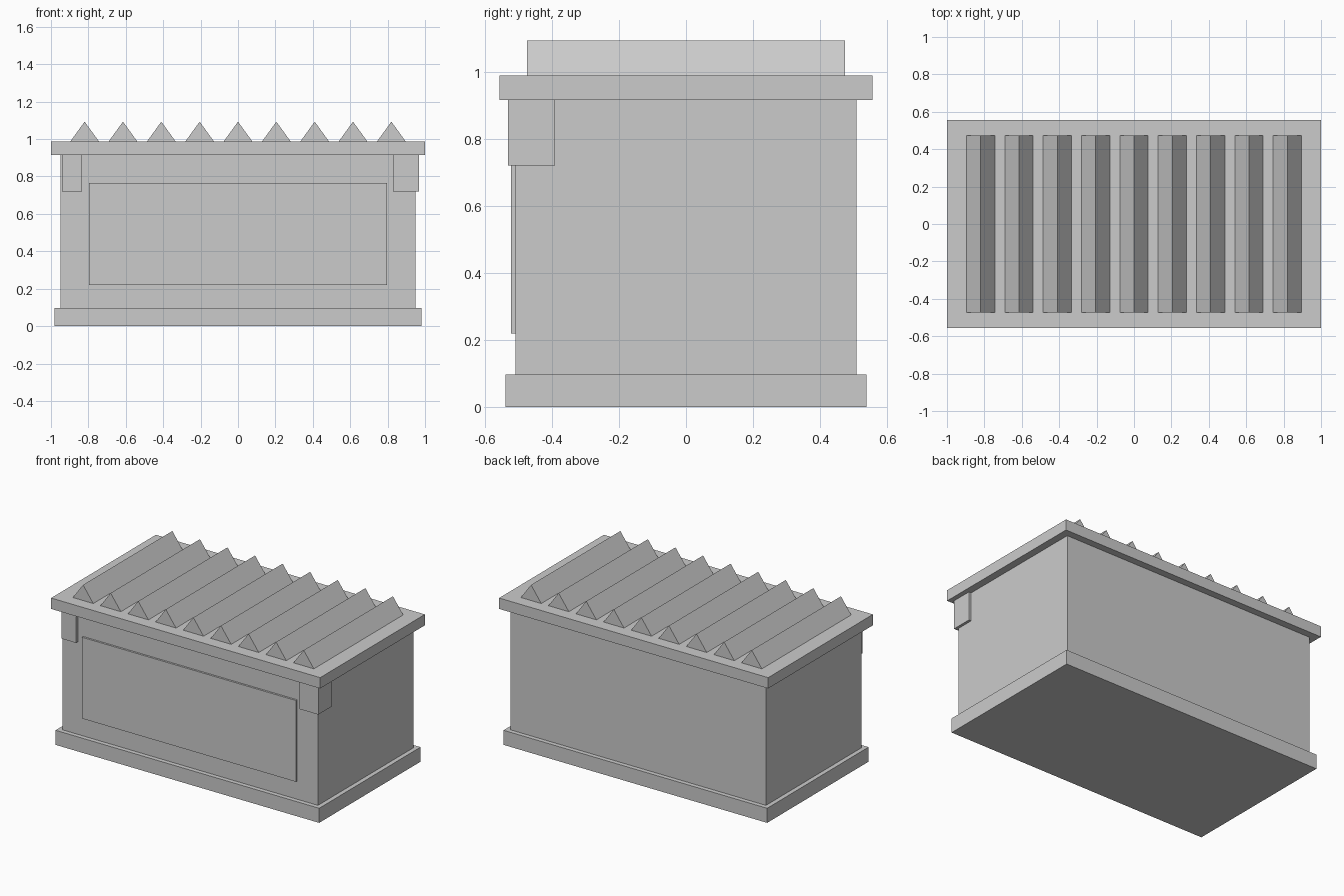
import bpy
import bmesh

if "Cube" in bpy.data.objects:
    bpy.data.objects.remove(bpy.data.objects["Cube"], do_unlink=True)

GREY = (0.6, 0.6, 0.6, 1.0)
grey = bpy.data.materials.new("plain grey")
grey.use_nodes = True
grey.diffuse_color = GREY
grey.node_tree.nodes["Principled BSDF"].inputs["Base Color"].default_value = GREY


def extrude_profile(name, profile, y0, y1):
    """Closed flat-faced solid: an x-z outline swept from y0 to y1."""
    bm = bmesh.new()
    face = bm.faces.new([bm.verts.new((x, y0, z)) for x, z in profile])
    swept = bmesh.ops.extrude_face_region(bm, geom=[face])["geom"]
    moved = [v for v in swept if isinstance(v, bmesh.types.BMVert)]
    bmesh.ops.translate(bm, verts=moved, vec=(0, y1 - y0, 0))
    bmesh.ops.recalc_face_normals(bm, faces=bm.faces)
    mesh = bpy.data.meshes.new(name)
    bm.to_mesh(mesh)
    bm.free()
    mesh.materials.append(grey)
    obj = bpy.data.objects.new(name, mesh)
    bpy.context.collection.objects.link(obj)
    return obj


def box(name, x0, x1, y0, y1, z0, z1):
    return extrude_profile(name, [(x0, z0), (x1, z0), (x1, z1), (x0, z1)], y0, y1)


# Crate: plinth, body, lid and raised front panel
LID_BOTTOM, LID_TOP = 0.915, 0.988
box("base_plinth", -0.98, 0.98, -0.538, 0.538, 0, 0.098)
box("body", -0.95, 0.95, -0.508, 0.508, 0.098, LID_BOTTOM)
box("lid", -1, 1, -0.556, 0.556, LID_BOTTOM, LID_TOP)
box("front_panel", -0.796, 0.796, -0.521, -0.508, 0.22, 0.766)

# Corner blocks under the lid; the left one wraps around the side
box("left_corner_block", 0.829, 0.968, -0.53, -0.39, 0.721, LID_BOTTOM)
box("right_corner_block", -0.941, -0.834, -0.53, -0.39, 0.721, LID_BOTTOM)

# Row of triangular ridges across the lid
RIDGES, SPACING, HALF_WIDTH = 9, 0.205, 0.076
for i in range(RIDGES):
    x = (i - (RIDGES - 1) / 2) * SPACING
    outline = [(x - HALF_WIDTH, LID_TOP), (x + HALF_WIDTH, LID_TOP), (x, 1.093)]
    extrude_profile(f"lid_ridge_{i + 1}", outline, -0.474, 0.474)
